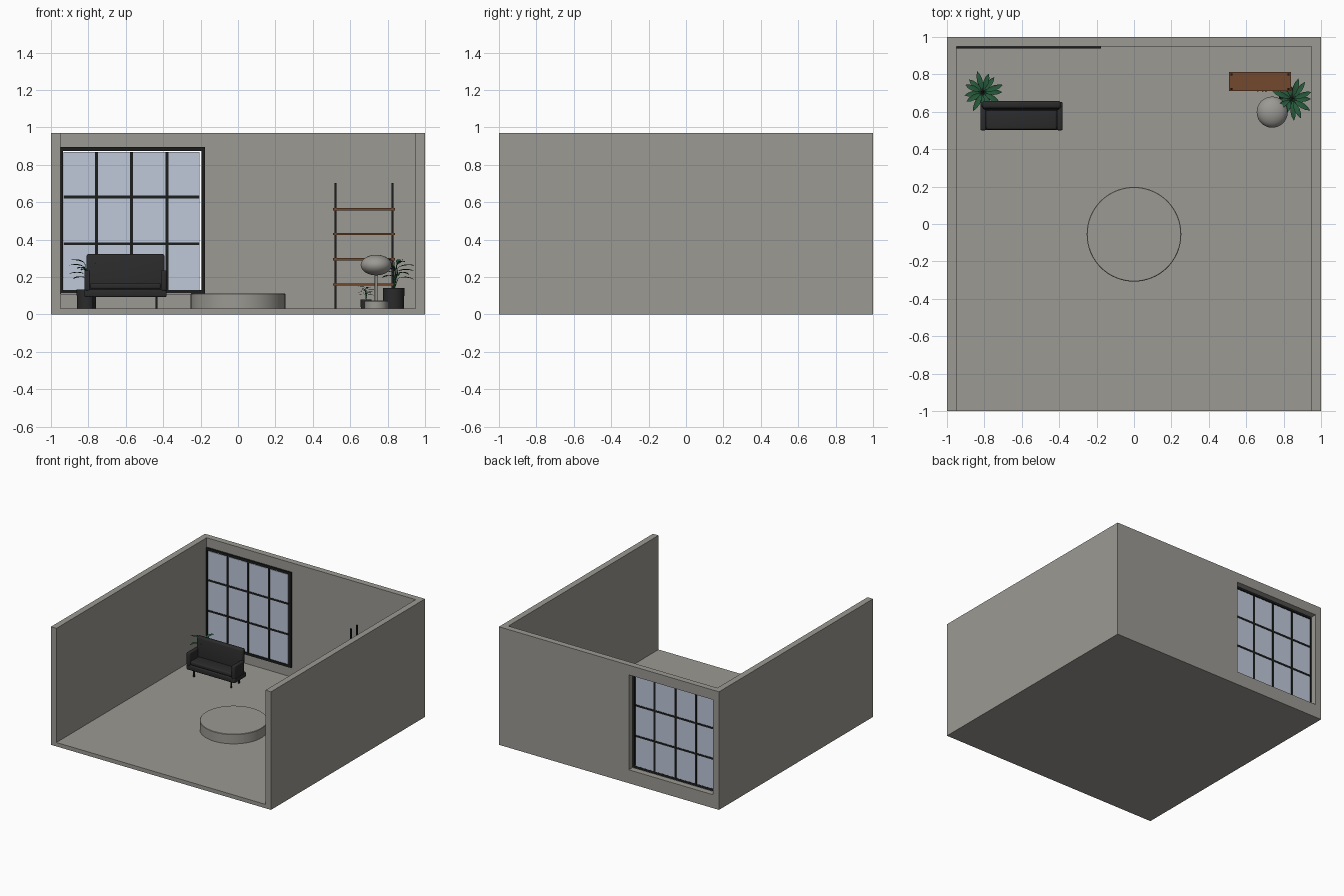
import bpy, bmesh, math, random
from mathutils import Vector, Matrix

if "Cube" in bpy.data.objects:
    bpy.data.objects.remove(bpy.data.objects["Cube"])

random.seed(4)
FLOOR = 0.032


def material(name, rgb):
    m = bpy.data.materials.new(name)
    m.diffuse_color = (*rgb, 1)
    m.use_nodes = True
    m.node_tree.nodes["Principled BSDF"].inputs["Base Color"].default_value = m.diffuse_color
    return m


GREY = material("warm_grey", (0.33, 0.32, 0.29))
CHARCOAL = material("charcoal", (0.024, 0.024, 0.024))
BLACK = material("black_metal", (0.012, 0.013, 0.013))
GLASS = material("pale_blue_glass", (0.52, 0.58, 0.70))
WOOD = material("brown_wood", (0.17, 0.065, 0.026))
GREEN = material("leaf_green", (0.02, 0.105, 0.045))


def finish(name, bm, mat, bevel=0, smooth=False):
    me = bpy.data.meshes.new(name)
    bmesh.ops.recalc_face_normals(bm, faces=bm.faces)
    bm.to_mesh(me)
    bm.free()
    ob = bpy.data.objects.new(name, me)
    bpy.context.collection.objects.link(ob)
    me.materials.append(mat)
    bpy.ops.object.select_all(action='DESELECT')
    ob.select_set(True)
    bpy.context.view_layer.objects.active = ob
    if bevel:
        mod = ob.modifiers.new("bevel", 'BEVEL')
        mod.width, mod.segments = bevel, 3
        mod.limit_method = 'ANGLE'
        bpy.ops.object.modifier_apply(modifier="bevel")
    if smooth or bevel:
        bpy.ops.object.shade_smooth_by_angle(angle=math.radians(35))
    return ob


def add_box(bm, x, y, z):
    size = [b - a for a, b in (x, y, z)]
    mid = [(a + b) / 2 for a, b in (x, y, z)]
    bmesh.ops.create_cube(bm, size=1, matrix=Matrix.Translation(mid) @ Matrix.Diagonal((*size, 1)))


def boxes(name, items, mat, bevel=0):
    bm = bmesh.new()
    for it in items:
        add_box(bm, *it)
    return finish(name, bm, mat, bevel)


def lathe(name, x, y, profile, mat, steps=48):
    """Spin (radius, z) points around a vertical axis."""
    bm = bmesh.new()
    vs = [bm.verts.new((r, 0, z)) for r, z in profile]
    es = [bm.edges.new(p) for p in zip(vs, vs[1:])]
    bmesh.ops.spin(bm, geom=vs + es, cent=(0, 0, 0), axis=(0, 0, 1), angle=2 * math.pi, steps=steps)
    bmesh.ops.remove_doubles(bm, verts=bm.verts, dist=1e-5)
    bmesh.ops.translate(bm, verts=bm.verts, vec=(x, y, 0))
    return finish(name, bm, mat, smooth=True)


# Room shell: open front and top, window opening through the back wall
room = boxes("room", [((-1, 1), (-1, 1), (0, 0.97))], GREY)
for x, y, z in (((-0.95, 0.95), (-1.2, 0.95), (FLOOR, 1.2)),
                ((-0.947, -0.18), (0.9, 1.1), (0.11, 0.89))):
    cutter = boxes("cutter", [(x, y, z)], GREY)
    mod = room.modifiers.new("cut", 'BOOLEAN')
    mod.operation, mod.solver, mod.object = 'DIFFERENCE', 'EXACT', cutter
    bpy.context.view_layer.objects.active = room
    bpy.ops.object.modifier_apply(modifier="cut")
    bpy.data.objects.remove(cutter)

# Window frame, bars and glass
x0, x1, z0, z1, t = -0.948, -0.176, 0.111, 0.894, 0.019
fy = (0.937, 0.95)
boxes("window_frame", [((x0, x1), fy, (z0, z0 + t)), ((x0, x1), fy, (z1 - t, z1)),
                       ((x0, x0 + t * 0.6), fy, (z0 + t, z1 - t)),
                       ((x1 - t, x1), fy, (z0 + t, z1 - t))], BLACK)
bars = [((x - 0.008, x + 0.008), (0.941, 0.953), (0.127, 0.868)) for x in (-0.757, -0.57, -0.38)]
bars += [((-0.933, -0.206), (0.941, 0.953), (z - 0.007, z + 0.007)) for z in (0.628, 0.377)]
boxes("window_bars", bars, BLACK)
boxes("window_glass", [((-0.933, -0.206), (0.945, 0.949), (0.127, 0.868))], GLASS)

# Round platform
lathe("platform", 0, -0.055, [(0, FLOOR), (0.253, FLOOR), (0.253, 0.108), (0.25, 0.111), (0, 0.111)], GREY, 64)

# Sofa
boxes("sofa_base", [((-0.822, -0.382), (0.502, 0.652), (0.093, 0.135))], CHARCOAL, 0.008)
boxes("sofa_seat", [((-0.79, -0.413), (0.505, 0.62), (0.135, 0.168))], CHARCOAL, 0.01)
boxes("sofa_arms", [(x, (0.5, 0.63), (0.125, 0.235)) for x in ((-0.822, -0.79), (-0.413, -0.381))], CHARCOAL, 0.01)
bm = bmesh.new()
add_box(bm, (-0.81, -0.393), (0.605, 0.645), (0.13, 0.323))
for v in bm.verts:
    if v.co.z > 0.3:
        v.co.y += 0.014
finish("sofa_back", bm, CHARCOAL, 0.012)
boxes("sofa_legs", [((x - 0.005, x + 0.005), (y - 0.005, y + 0.005), (FLOOR, 0.1))
                    for x in (-0.775, -0.436) for y in (0.535, 0.635)], BLACK)

# Shelf rack
boxes("shelf_boards", [((0.508, 0.84), (0.71, 0.812), (z - 0.006, z + 0.006))
                       for z in (0.16, 0.295, 0.43, 0.562)], WOOD)
boxes("shelf_posts", [((x - 0.006, x + 0.006), (y - 0.005, y + 0.005), (FLOOR, 0.704))
                      for x in (0.521, 0.826) for y in (0.722, 0.8)], BLACK)

# Floor lamp: flattened globe on a thin stem and round foot
arc = [(0.083 * math.cos(a), 0.264 + 0.055 * math.sin(a))
       for a in (math.radians(-90 + 10 * i) for i in range(19))]
lathe("lamp_globe", 0.739, 0.598, arc, GREY)
lathe("lamp_stem", 0.739, 0.598, [(0, 0.07), (0.008, 0.07), (0.008, 0.215), (0, 0.215)], GREY, 12)
lathe("lamp_foot", 0.739, 0.598, [(0, FLOOR), (0.062, FLOOR), (0.062, 0.07), (0.057, 0.075), (0, 0.075)], GREY)


def add_leaf(bm, base, yaw, pitch, length, width):
    """Pointed oval leaf, folded along its midrib and drooping at the tip."""
    rows = []
    for s, w in ((0, 0.1), (0.25, 0.75), (0.5, 1), (0.78, 0.7), (1, 0.05)):
        r = s * length
        z = r * math.tan(pitch) - 0.3 * length * s * s
        rows.append([bm.verts.new(base + Matrix.Rotation(yaw, 3, 'Z') @
                                  Vector((r, k * w * width / 2, z + abs(k) * w * width * 0.15)))
                     for k in (-1, 0, 1)])
    for a, b in zip(rows, rows[1:]):
        for i in (0, 1):
            bm.faces.new((a[i], a[i + 1], b[i + 1], b[i]))


def plant(name, x, y, s, pot_r, pot_h, cx, cy):
    top = FLOOR + pot_h
    lathe(name + "_pot", x, y, [(0, FLOOR), (pot_r * 0.95, FLOOR), (pot_r, top), (pot_r * 0.88, top),
                                (pot_r * 0.86, top - 0.1 * pot_h), (0, top - 0.1 * pot_h)], CHARCOAL, 32)
    leaves, stems = bmesh.new(), bmesh.new()
    root = Vector((x, y, top - 0.12 * pot_h))
    for i in range(13):
        yaw = i * 2.4
        tier = i / 12
        base = Vector((cx, cy, top + s * (0.055 + 0.085 * tier)))
        base += Vector((math.cos(yaw), math.sin(yaw), 0)) * 0.012 * s
        add_leaf(leaves, base, yaw, 0.2 + 0.25 * tier, s * random.uniform(0.085, 0.105), 0.03 * s)
        d = base - root
        rot = d.to_track_quat('Z', 'Y').to_matrix().to_4x4()
        bmesh.ops.create_cone(stems, segments=5, radius1=0.0025 * s, radius2=0.0015 * s, depth=d.length,
                              matrix=Matrix.Translation((root + base) / 2) @ rot)
    finish(name + "_leaves", leaves, GREEN, smooth=True)
    finish(name + "_stems", stems, GREEN)


# Potted plants: two large, one small beneath the shelf
plant("left_plant", -0.81, 0.7, 1, 0.053, 0.102, -0.808, 0.705)
plant("right_plant", 0.832, 0.675, 1, 0.058, 0.108, 0.845, 0.668)
plant("small_plant", 0.685, 0.752, 0.45, 0.03, 0.047, 0.685, 0.752)
